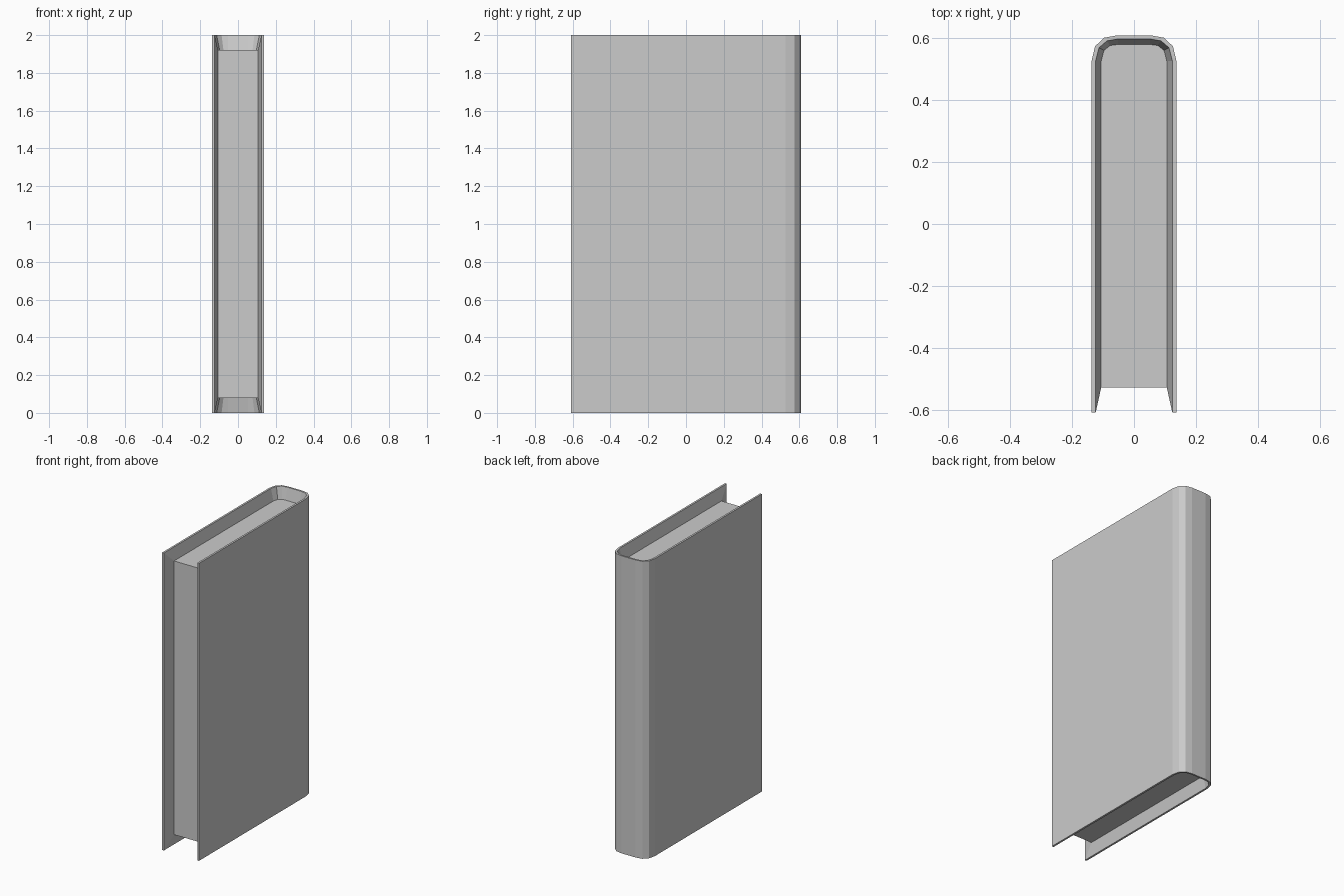
import bpy, bmesh

if "Cube" in bpy.data.objects:
    bpy.data.objects.remove(bpy.data.objects["Cube"])

# Half profiles (x, y) from the open front edge round to the spine
OUTER = [(0.137, -0.61), (0.137, 0.527), (0.126, 0.574), (0.097, 0.602), (0.052, 0.61)]
RIM = [(0.124, -0.61), (0.124, 0.527), (0.113, 0.570), (0.087, 0.592), (0.052, 0.598)]
PAGE = [(0.106, -0.528), (0.106, 0.527), (0.097, 0.561), (0.077, 0.577), (0.052, 0.58)]
HEIGHT, RECESS = 2.0, 0.08


def ring(bm, half, z):
    """Mirrored U-shaped row of vertices at height z."""
    pts = half + [(-x, y) for x, y in reversed(half)]
    return [bm.verts.new((x, y, z)) for x, y in pts]


def finish(bm, name):
    mesh = bpy.data.meshes.new(name)
    bm.to_mesh(mesh)
    bm.free()
    obj = bpy.data.objects.new(name, mesh)
    bpy.context.collection.objects.link(obj)
    return obj


# Wrap-around cover: outer wall, thin rims and the slopes running in to the pages
bm = bmesh.new()
rows = [ring(bm, PAGE, RECESS), ring(bm, RIM, 0), ring(bm, OUTER, 0),
        ring(bm, OUTER, HEIGHT), ring(bm, RIM, HEIGHT), ring(bm, PAGE, HEIGHT - RECESS)]
for a, b in zip(rows, rows[1:]):
    for i in range(len(a) - 1):
        bm.faces.new((a[i], a[i + 1], b[i + 1], b[i]))
# Cover front edges and inward slopes beside the page block
for e, flip in ((0, False), (-1, True)):
    p0, r0, o0, o1, r1, p1 = [row[e] for row in rows]
    for quad in ((o0, o1, r1, r0), (r0, r1, p1, p0)):
        bm.faces.new(quad if flip else quad[::-1])
bmesh.ops.recalc_face_normals(bm, faces=bm.faces[:])
# the outer side wall must face outward
side = max(bm.faces, key=lambda f: f.calc_center_median().x)
if side.normal.x < 0:
    bmesh.ops.reverse_faces(bm, faces=bm.faces[:])
finish(bm, "cover")

# Page block: only its exposed top, bottom and front; the cover closes the rest
bm = bmesh.new()
low, high = ring(bm, PAGE, RECESS), ring(bm, PAGE, HEIGHT - RECESS)
bm.faces.new(high)
bm.faces.new(low[::-1])
bm.faces.new((low[-1], low[0], high[0], high[-1]))
finish(bm, "pages")
